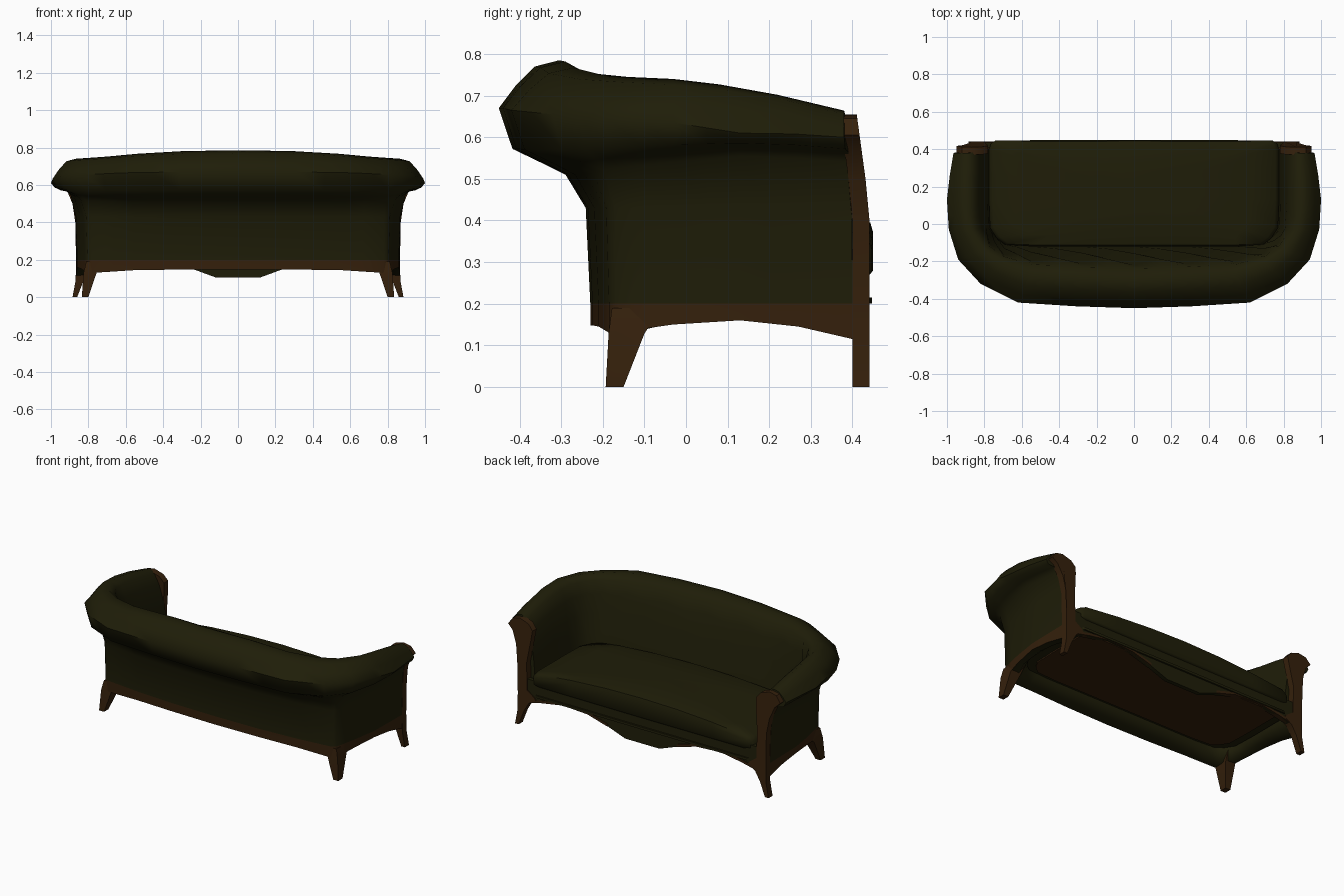
import bpy, bmesh, math
from mathutils import Vector

if "Cube" in bpy.data.objects:
    bpy.data.objects.remove(bpy.data.objects["Cube"])


def material(name, rgb):
    m = bpy.data.materials.new(name)
    m.diffuse_color = (*rgb, 1)
    m.use_nodes = True
    m.node_tree.nodes["Principled BSDF"].inputs["Base Color"].default_value = m.diffuse_color
    return m


GREEN = material("dark olive fabric", (0.0135, 0.0125, 0.0025))
BROWN = material("dark brown wood", (0.035, 0.0145, 0.0035))


def build(name, verts, faces, mats, rule=None, angle=35):
    me = bpy.data.meshes.new(name)
    me.from_pydata(verts, [], faces)
    for m in mats:
        me.materials.append(m)
    if rule:
        for i, p in enumerate(me.polygons):
            p.material_index = rule(i)
    bm = bmesh.new()
    bm.from_mesh(me)
    bmesh.ops.recalc_face_normals(bm, faces=bm.faces)
    bm.to_mesh(me)
    bm.free()
    ob = bpy.data.objects.new(name, me)
    bpy.context.collection.objects.link(ob)
    bpy.context.view_layer.objects.active = ob
    bpy.ops.object.select_all(action='DESELECT')
    ob.select_set(True)
    bpy.ops.object.shade_smooth_by_angle(angle=math.radians(angle))
    return ob


def rings_mesh(rings, cap=True):
    """Quads between closed rings, with end caps."""
    n = len(rings[0])
    verts = [p for r in rings for p in r]
    faces = [(i * n + j, i * n + (j + 1) % n, (i + 1) * n + (j + 1) % n, (i + 1) * n + j)
             for i in range(len(rings) - 1) for j in range(n)]
    if cap:
        faces += [tuple(range(n)), tuple((len(rings) - 1) * n + j for j in range(n))]
    return verts, faces


def prism(name, pts, y0, y1, mat, lean=0.0, side=1):
    """Outline in x-z extruded along y, leaning back near the top."""
    def ring(y):
        return [(side * x, y - lean * max(0, (z - 0.43) / 0.22), z) for x, z in pts]
    return build(name, *rings_mesh([ring(y0), ring(y1)]), [mat])


# Stations from arm front to back centre: base, roll edge, crest, inner (x, y), then heights
# (rail bottom, roll underside, roll edge, crest)
S = [
    ((.865, .40), (.965, .38), (.88, .38), (.775, .40), (.115, .56, .60, .664)),
    ((.863, .27), (.985, .26), (.885, .22), (.775, .27), (.145, .57, .608, .702)),
    ((.860, .13), (1.00, .13), (.885, .08), (.775, .13), (.160, .575, .61, .727)),
    ((.835, -.03), (.99, -.03), (.87, -.03), (.77, -.02), (.150, .56, .635, .74)),
    ((.805, -.17), (.94, -.19), (.80, -.14), (.735, -.075), (.13, .545, .65, .745)),
    ((.780, -.185), (.82, -.32), (.70, -.21), (.69, -.11), (.13, .535, .655, .752)),
    ((.550, -.21), (.62, -.42), (.54, -.27), (.55, -.12), (.145, .53, .665, .767)),
    ((.300, -.225), (.31, -.44), (.28, -.29), (.28, -.12), (.148, .53, .67, .782)),
    ((.000, -.23), (.00, -.45), (.00, -.305), (.00, -.12), (.148, .53, .67, .785)),
]


def flat(s):
    return [c for part in s for c in part]


def mirrored(s):
    return [(-v if i in (0, 2, 4, 6) else v) for i, v in enumerate(s)]


half = [flat(s) for s in S]
full = half + [mirrored(s) for s in reversed(half[:-1])]
fine = []
for a, b in zip(full, full[1:]):
    fine += [a, [(p + q) / 2 for p, q in zip(a, b)]]
fine.append(full[-1])


def section(i, s):
    b, o, c, n = (Vector(s[k:k + 2]) for k in (0, 2, 4, 6))
    zr, zu, zo, zc = s[8:]
    under = b.lerp(n, 0.6)
    pts = [(under, zr + .005), (b, zr), (b, .2)]
    pts += [(b.lerp(o, f), z) for f, z in (
        (.05, .43), (.27, zu - .02), (.5, zu + .005),
        (.85, zu + .3 * (zo - zu)), (1, zo))]
    pts += [(o.lerp(c, .28), zo + .47 * (zc - zo)),
            (o.lerp(c, .6), zo + .87 * (zc - zo)), (c, zc)]
    # inner face with alternating tufted dents
    for row, (f, h) in enumerate(((.36, .93), (.62, .76), (.80, .5), (.93, .25))):
        deep = 0.16 if row and (i + row) % 2 and 6 < i < len(fine) - 7 else 0
        pts.append((c.lerp(n, f - deep), .3 + h * (zc - .3)))
    pts += [(n, .3), (n, .19)]
    return [(p.x, p.y, z) for p, z in pts]


# Back and arms: one U-shaped upholstered shell with a wooden base rail
rings = [section(i, s) for i, s in enumerate(fine)]
count = len(rings[0])
quads = (len(rings) - 1) * count
build("back_and_arms", *rings_mesh(rings), [GREEN, BROWN],
      lambda i: 1 if i < quads and i % count == 1 else 0, 58)

# Seat cushion: slab following the inner outline, crowned towards the middle
side = [(.765, .43)] + [s[3] for s in S[:-1]]
front = [(x, .45 - .004 * abs(x)) for x in (.74, .5, .25, 0, -.25, -.5, -.74)]
outline = front + [(-x, y) for x, y in side] + [(0, -.12)] + list(reversed(side))


def cushion_ring(k, z, crown=0.0):
    return [(x * k, .17 + (y - .17) * k, z + crown * (1 - (x * k / .77) ** 2))
            for x, y in outline]


build("seat_cushion", *rings_mesh([cushion_ring(*a) for a in (
    (.97, .27), (1, .28), (1, .325, .045), (.975, .345, .05), (.8, .352, .055),
    (.4, .355, .06), (.05, .355, .06))]), [GREEN], None, 50)

# Underside: webbing panel with a wooden board
build("underside_webbing", *rings_mesh([cushion_ring(.99, z) for z in (.20, .215)]), [GREEN])
build("underside_board", *rings_mesh([cushion_ring(.92, z) for z in (.192, .205)]), [BROWN])

# Scalloped front apron with wooden lower trim near the legs
wave = [(.81, .15), (.70, .175), (.55, .20), (.38, .19), (.24, .15), (.12, .106)]
prism("front_apron", [(.81, .30)] + wave + [(-x, z) for x, z in reversed(wave)] + [(-.81, .30)],
      .41, .436, GREEN)

post = [(.86, 0), (.825, .09), (.79, .15), (.74, .178), (.75, .195), (.80, .23), (.805, .40),
        (.785, .55), (.78, .60), (.81, .635), (.87, .655), (.92, .645), (.95, .605),
        (.915, .572), (.885, .50), (.87, .40), (.866, .2), (.868, .09), (.885, 0)]

for sgn, tag in ((1, "right"), (-1, "left")):
    trim = wave[:5]
    prism(tag + "_apron_trim", trim + [(x, z + .016) for x, z in reversed(trim)],
          .407, .44, BROWN, 0, sgn)
    # Arm front post running down into the front leg
    prism(tag + "_front_post_and_leg", post, .40, .441, BROWN, .03, sgn)
    # Tapered back leg at the body corner
    levels = [(.80, .835, -.193, -.15, 0), (.757, .826, -.186, -.10, .128),
              (.745, .812, -.178, -.06, .19)]
    build(tag + "_back_leg", *rings_mesh([
        [(sgn * x0, y0, z), (sgn * x1, y0, z), (sgn * x1, y1, z), (sgn * x0, y1, z)]
        for x0, x1, y0, y1, z in levels]), [BROWN])
